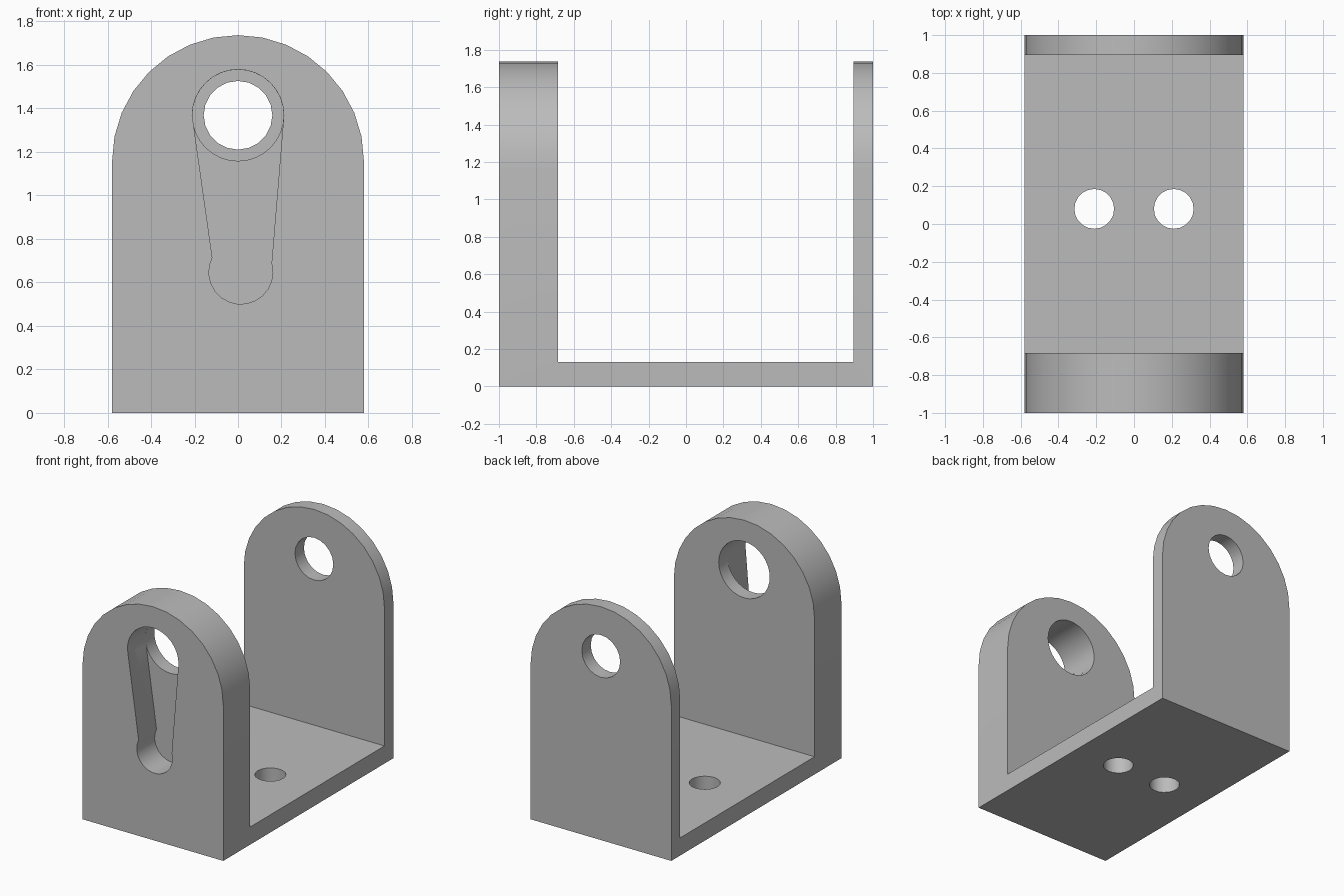
import bpy, bmesh, math

if "Cube" in bpy.data.objects:
    bpy.data.objects.remove(bpy.data.objects["Cube"], do_unlink=True)

U = 2 / 38          # one design unit
R = 11 * U          # half width and arch radius
HOLE_Z = 26 * U     # pivot height

grey = bpy.data.materials.new("plain grey")
grey.use_nodes = True
grey.diffuse_color = (0.5, 0.5, 0.5, 1)
grey.node_tree.nodes["Principled BSDF"].inputs["Base Color"].default_value = (0.5, 0.5, 0.5, 1)


def arc(cx, cy, r, start, end, steps):
    """Points on an arc, angles in degrees, both ends included."""
    angles = [math.radians(start + (end - start) * i / steps) for i in range(steps + 1)]
    return [(cx + r * math.cos(a), cy + r * math.sin(a)) for a in angles]


def prism(name, outline, low, high, axis="y"):
    """Extrude a closed outline along y (outline in x, z) or z (outline in x, y)."""
    bm = bmesh.new()
    place = (lambda p: (p[0], low, p[1])) if axis == "y" else (lambda p: (p[0], p[1], low))
    face = bm.faces.new([bm.verts.new(place(p)) for p in outline])
    top = bmesh.ops.extrude_face_region(bm, geom=[face])["geom"]
    shift = (0, high - low, 0) if axis == "y" else (0, 0, high - low)
    bmesh.ops.translate(bm, vec=shift, verts=[v for v in top if isinstance(v, bmesh.types.BMVert)])
    bmesh.ops.recalc_face_normals(bm, faces=bm.faces)
    mesh = bpy.data.meshes.new(name)
    bm.to_mesh(mesh)
    bm.free()
    mesh.materials.append(grey)
    obj = bpy.data.objects.new(name, mesh)
    bpy.context.collection.objects.link(obj)
    return obj


def circle(cx, cy, r, sides):
    return arc(cx, cy, r, 0, 360, sides)[:-1]


# Arched block that becomes the bracket
bracket = prism("bracket", [(-R, 0), (R, 0)] + arc(0, 22 * U, R, 0, 180, 16), -1, 1)

# Gap between the thick front wall and the thin back wall
floor_z = 2.5 * U
gap = prism("gap_cutter", [(-1, floor_z), (1, floor_z), (1, 2), (-1, 2)], -1 + 6 * U, 1 - 2 * U)

# Tapered keyhole pocket in the front face
keyhole = arc(0, HOLE_Z, 4 * U, 0, 180, 16) + arc(0.013, 0.647, 0.147, 153, 376, 14)
pocket = prism("pocket_cutter", keyhole, -1.2, -1 + 4 * U)

# Pivot holes through both walls
front_bore = prism("front_bore_cutter", circle(0, HOLE_Z, 3.99 * U, 32), -0.9, -0.5)
back_bore = prism("back_bore_cutter", circle(0, HOLE_Z, 3 * U, 20), 0.7, 1.2)

# Pair of mounting holes through the base
mounts = [prism("mount_hole_cutter", circle(side * 4 * U, 0.08, 2 * U, 20), -0.2, 0.4, "z")
          for side in (-1, 1)]

bpy.ops.object.select_all(action="DESELECT")
bpy.context.view_layer.objects.active = bracket
bracket.select_set(True)
for cutter in [gap, pocket, front_bore, back_bore] + mounts:
    cutter.hide_render = True
    mod = bracket.modifiers.new(cutter.name, "BOOLEAN")
    mod.operation = "DIFFERENCE"
    mod.solver = "EXACT"
    mod.object = cutter
    bpy.ops.object.modifier_apply(modifier=mod.name)
    bpy.data.objects.remove(cutter, do_unlink=True)

bpy.ops.object.shade_smooth_by_angle(angle=math.radians(30))
